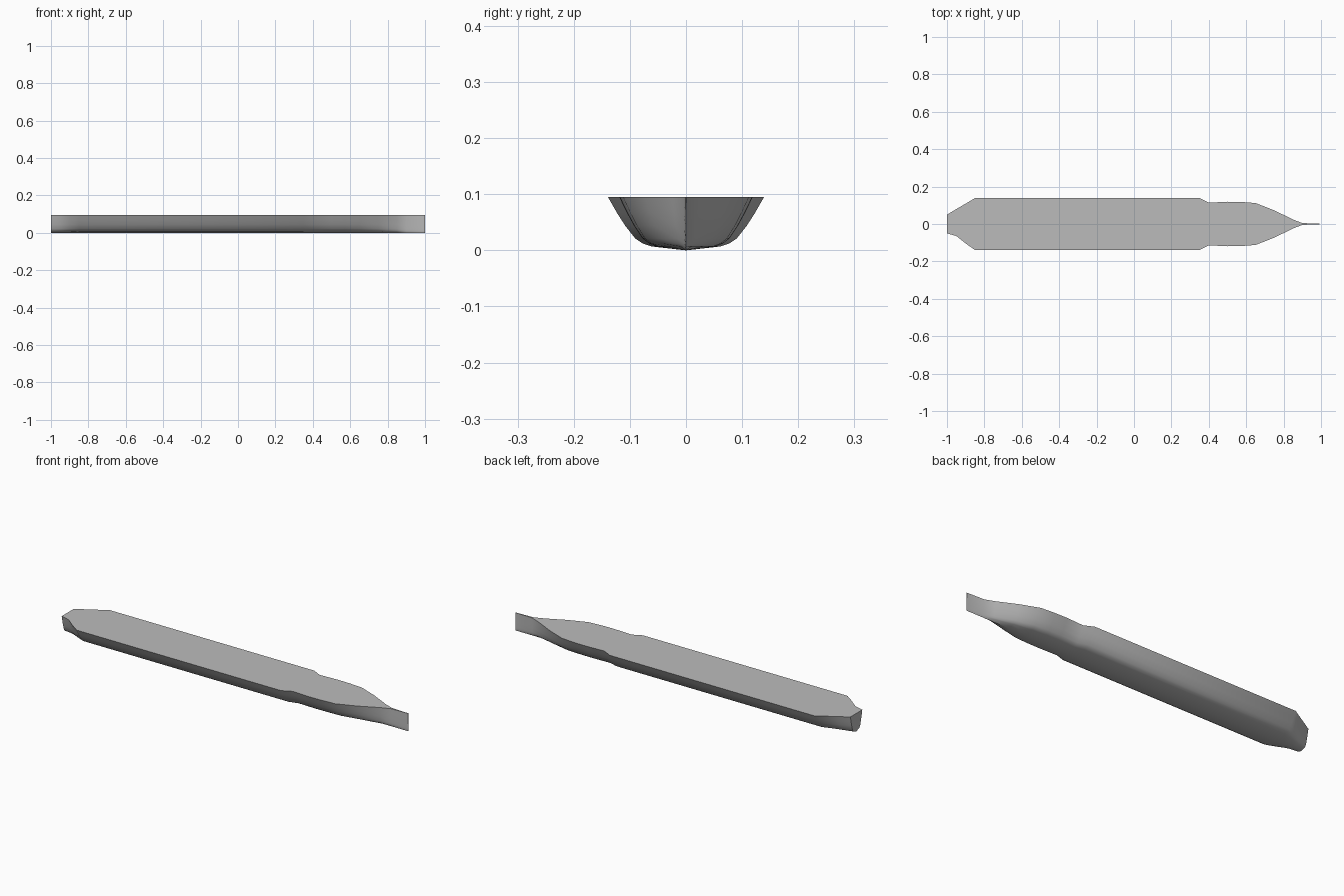
import bpy
import bmesh
import math

cube = bpy.data.objects.get("Cube")
if cube:
    bpy.data.objects.remove(cube, do_unlink=True)

DEPTH = 0.095

# Flat grey for the whole hull
grey = bpy.data.materials.new("hull grey")
grey.use_nodes = True
colour = (0.5, 0.5, 0.5, 1)
grey.diffuse_color = colour
grey.node_tree.nodes["Principled BSDF"].inputs["Base Color"].default_value = colour

# Deck outline stations: x, half width to the left side, half width to the right side
stations = [
    (-1.0, 0.050, 0.050), (-0.95, 0.080, 0.064), (-0.90, 0.109, 0.104),
    (-0.85, 0.139, 0.139), (0.35, 0.139, 0.139), (0.40, 0.114, 0.114),
    (0.50, 0.119, 0.119), (0.57, 0.118, 0.118), (0.65, 0.112, 0.112),
    (0.75, 0.073, 0.073), (0.85, 0.024, 0.024), (0.90, 0.005, 0.005),
    (1.0, 0.001, 0.001),
]

# Half section from keel to deck edge: width fraction, height
section = [(0, 0), (0.44, 0.007), (0.55, 0.012), (0.65, 0.021), (0.78, 0.044),
           (0.89, 0.068), (1, DEPTH)]

# Hull: lofted sections closed by the deck, the stern plate and the stem
bm = bmesh.new()
rings = []
for x, left, right in stations:
    ring = [bm.verts.new((x, -right * w, z)) for w, z in reversed(section)]
    ring += [bm.verts.new((x, left * w, z)) for w, z in section[1:]]
    rings.append(ring)
for a, b in zip(rings, rings[1:]):
    for i in range(len(a)):
        j = (i + 1) % len(a)
        bm.faces.new((a[i], b[i], b[j], a[j]))
bm.faces.new(rings[0])
bm.faces.new(rings[-1])
bmesh.ops.recalc_face_normals(bm, faces=bm.faces)

mesh = bpy.data.meshes.new("hull")
bm.to_mesh(mesh)
bm.free()
mesh.materials.append(grey)
hull = bpy.data.objects.new("hull", mesh)
bpy.context.collection.objects.link(hull)

# Smooth sides with a crisp deck edge and stern
bpy.ops.object.select_all(action="DESELECT")
hull.select_set(True)
bpy.context.view_layer.objects.active = hull
bpy.ops.object.shade_smooth_by_angle(angle=math.radians(35))
